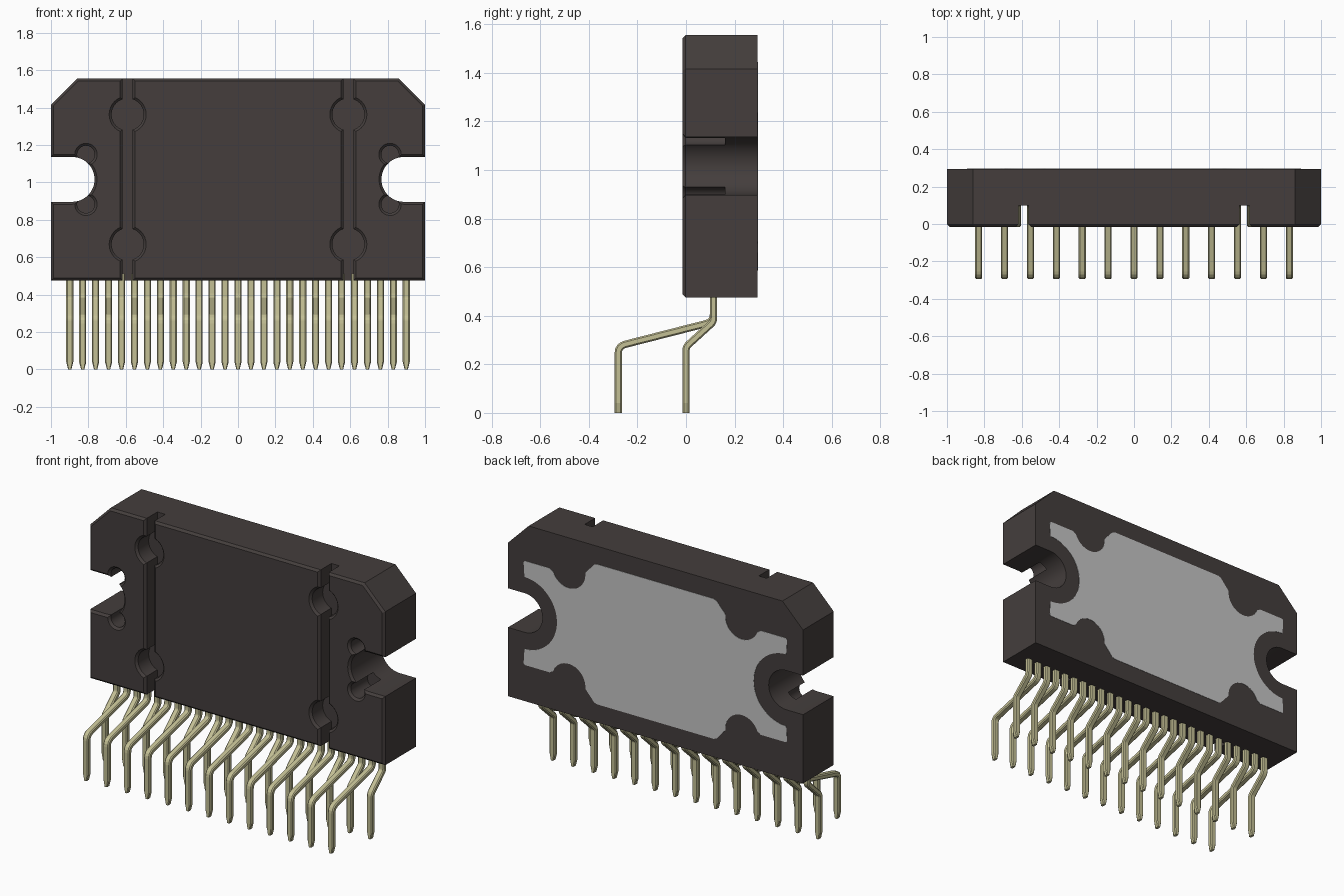
import bpy, bmesh, math
from mathutils import Vector

cube = bpy.data.objects.get("Cube")
if cube:
    bpy.data.objects.remove(cube, do_unlink=True)

FRONT, BACK, LOW, MID, HIGH = -0.015, 0.295, 0.475, 1.016, 1.555
FLARE = 0.013  # chamfer on all front edges


def material(name, rgb):
    m = bpy.data.materials.new(name)
    m.use_nodes = True
    m.diffuse_color = (*rgb, 1)
    m.node_tree.nodes["Principled BSDF"].inputs["Base Color"].default_value = (*rgb, 1)
    return m


dark = material("dark plastic", (0.058, 0.048, 0.046))
pale = material("pale metal", (0.55, 0.525, 0.30))
grey = material("grey metal", (0.56, 0.56, 0.56))


def mesh_from(bm, name, mat):
    bmesh.ops.recalc_face_normals(bm, faces=bm.faces)
    me = bpy.data.meshes.new(name)
    bm.to_mesh(me)
    bm.free()
    me.materials.append(mat)
    return me


def add(name, me):
    ob = bpy.data.objects.new(name, me)
    bpy.context.collection.objects.link(ob)
    return ob


def smooth(ob):
    bpy.ops.object.select_all(action="DESELECT")
    ob.select_set(True)
    bpy.context.view_layer.objects.active = ob
    bpy.ops.object.shade_smooth_by_angle(angle=math.radians(25))


def loft(rings):
    """Skin a list of equal closed rings and cap both ends."""
    bm = bmesh.new()
    loops = [[bm.verts.new(p) for p in ring] for ring in rings]
    n = len(loops[0])
    for a, b in zip(loops, loops[1:]):
        for i in range(n):
            j = (i + 1) % n
            bm.faces.new((a[i], a[j], b[j], b[i]))
    bm.faces.new(loops[0])
    bm.faces.new(loops[-1])
    return bm


def grow(pts, d):
    """Offset a counter-clockwise convex outline outward by d."""
    out = []
    for i, p in enumerate(pts):
        p = Vector(p)
        e = (p - Vector(pts[i - 1])).normalized()
        f = (Vector(pts[(i + 1) % len(pts)]) - p).normalized()
        n1, n2 = Vector((e.y, -e.x)), Vector((f.y, -f.x))
        out.append(p + (n1 + n2) * d / (1 + n1.dot(n2)))
    return out


def prism(name, pts, layers):
    """Outline in x and z, skinned through (y, offset) layers."""
    rings = [[(p.x, y, p.y) for p in grow(pts, d)] for y, d in layers]
    return add(name, mesh_from(loft(rings), name, dark))


def arc(cx, cz, r, start, end, n):
    return [(cx + r * math.cos(math.radians(start + (end - start) * i / n)),
             cz + r * math.sin(math.radians(start + (end - start) * i / n)))
            for i in range(n + 1)]


def circle(cx, cz, r):
    return arc(cx, cz, r, 0, 360, 32)[:-1]


def mirrored(pts, side):
    return pts if side > 0 else [(-x, z) for x, z in reversed(pts)]


# Plastic body with cut top corners
outline = [(-1, LOW), (1, LOW), (1, 1.415), (0.86, HIGH), (-0.86, HIGH), (-1, 1.415)]
body = prism("body", outline, [(FRONT, -FLARE), (FRONT + FLARE, 0), (BACK, 0)])

# Screw notches, grooves, round pockets and small holes
slot = [(1.2, MID - 0.12), (1.2, MID + 0.12)] + arc(0.887, MID, 0.12, 90, 270, 24)
groove = [(0.563, 0.3), (0.617, 0.3), (0.617, 1.8), (0.563, 1.8)]
cuts = [(slot, 0.5), (groove, 0.1)]
for s in (-1, 1):
    cuts.append((circle(0.59, MID + s * 0.347, 0.086), 0.1))
    cuts.append((circle(0.813, MID + s * 0.133, 0.047), 0.16))
for side in (-1, 1):
    for pts, depth in cuts:
        front = FRONT - 0.02
        cutter = prism("cutter", mirrored(pts, side),
                       [(front, 0.02 + FLARE), (FRONT + FLARE, 0), (depth, 0)])
        cutter.hide_render = True
        mod = body.modifiers.new("cut", "BOOLEAN")
        mod.operation, mod.solver, mod.object = "DIFFERENCE", "EXACT", cutter
        bpy.context.view_layer.objects.active = body
        bpy.ops.object.modifier_apply(modifier=mod.name)
        bpy.data.objects.remove(cutter, do_unlink=True)
smooth(body)

# Exposed heat pad on the back, one quarter mirrored around
quarter = arc(0.887, 0, 0.22, 180, 90, 16)
quarter += [(0.893, 0.31), (0.884, 0.319), (0.715, 0.319), (0.703, 0.31)]
quarter += arc(0.587, 0.345, 0.113, -20, -185, 16)
quarter += [(0.415, 0.422), (0.395, 0.429)]
half = [(x, -z) for x, z in reversed(quarter)] + quarter[1:]
pad = half + [(-x, z) for x, z in reversed(half)]
rings = [[(x, y, z + MID) for x, z in pad] for y in (BACK - 0.004, BACK + 0.002)]
add("heat_pad", mesh_from(loft(rings), "heat_pad", grey))


def rounded(path, r, n=4):
    """Replace the inner corners of a path with short curves."""
    pts = [Vector(p) for p in path]
    out = [pts[0]]
    for a, b, c in zip(pts, pts[1:], pts[2:]):
        p, q = b + (a - b).normalized() * r, b + (c - b).normalized() * r
        for i in range(n + 1):
            t = i / n
            out.append(p * (1 - t) ** 2 + b * 2 * t * (1 - t) + q * t * t)
    return out + [pts[-1]]


def lead_mesh(name, path, r):
    """Sweep a chamfered bar along a path in y and z, tapered at the tip."""
    pts = rounded(path, r)
    pts.insert(-1, pts[-1] + Vector((0, 0.04)))
    w, h, c = 0.019, 0.015, 0.006
    section = [(w, c - h), (w, h - c), (w - c, h), (c - w, h),
               (-w, h - c), (-w, c - h), (c - w, -h), (w - c, -h)]
    rings = []
    for i, p in enumerate(pts):
        e = (p - pts[i - 1]).normalized() if i else (pts[1] - p).normalized()
        f = (pts[i + 1] - p).normalized() if i + 1 < len(pts) else e
        n1, n2 = Vector((e.y, -e.x)), Vector((f.y, -f.x))
        n = (n1 + n2) / (1 + n1.dot(n2))
        k = 0.45 if i + 1 == len(pts) else 1
        rings.append([(x * k, p.x + n.x * s, p.y + n.y * s) for x, s in section])
    return mesh_from(loft(rings), name, pale)


# Two staggered rows of bent leads
TOP = [(0.113, 0.51), (0.113, 0.375)]
rear = lead_mesh("rear_lead", TOP + [(0, 0.272), (0, 0)], 0.015)
fore = lead_mesh("front_lead", TOP + [(-0.279, 0.275), (-0.279, 0)], 0.03)
for i in range(27):
    me = fore if i % 2 else rear
    lead = add(f"{me.name}_{i + 1}", me)
    lead.location.x = (i - 13) * 0.0692
